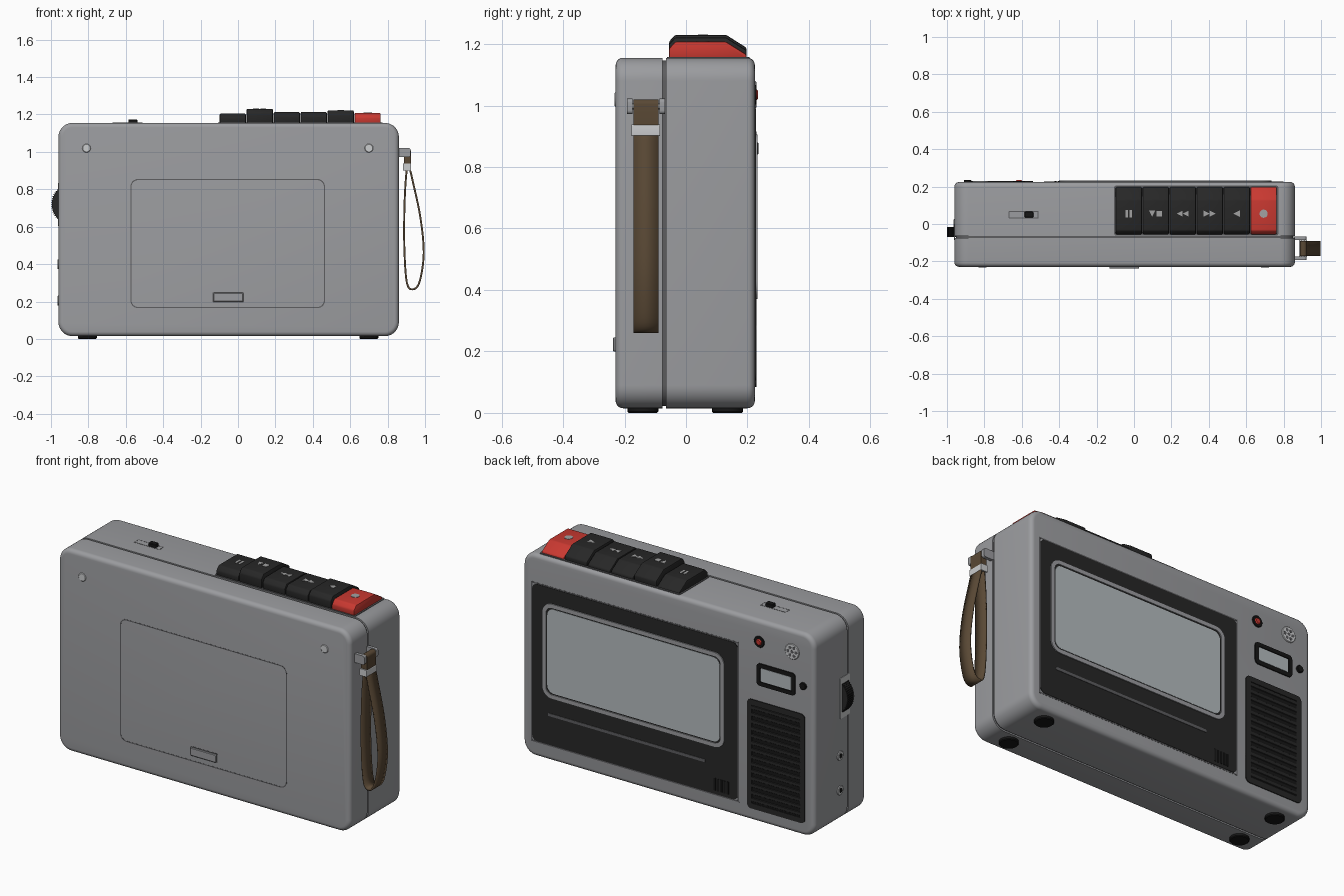
import bpy, bmesh, math
from mathutils import Vector

if "Cube" in bpy.data.objects:
    bpy.data.objects.remove(bpy.data.objects["Cube"])


def material(name, *rgb):
    m = bpy.data.materials.new(name)
    m.use_nodes = True
    m.diffuse_color = (*rgb, 1)
    b = next(n for n in m.node_tree.nodes if n.type == 'BSDF_PRINCIPLED')
    b.inputs["Base Color"].default_value = (*rgb, 1)
    b.inputs["Roughness"].default_value = 0.5
    return m


GREY = material("body_grey", .33, .335, .35)
GROOVE = material("groove_grey", .11, .11, .115)
DARK = material("charcoal", .02, .02, .02)
BLACK = material("black", .008, .008, .008)
RED = material("red", .58, .04, .03)
GLASS = material("window_glass", .46, .5, .52)
SILVER = material("silver", .6, .61, .62)
BROWN = material("strap_brown", .1, .065, .035)

# local (u, v, depth) to world, for parts facing along each axis
AXES = {'x': lambda u, v, d: (d, u, v),
        'y': lambda u, v, d: (u, d, v),
        'z': lambda u, v, d: (u, v, d)}


def finish(name, bm, mat):
    bmesh.ops.recalc_face_normals(bm, faces=bm.faces[:])
    me = bpy.data.meshes.new(name)
    bm.to_mesh(me)
    bm.free()
    me.materials.append(mat)
    for p in me.polygons:
        p.use_smooth = True
    me.set_sharp_from_angle(angle=math.radians(32))
    ob = bpy.data.objects.new(name, me)
    bpy.context.scene.collection.objects.link(ob)
    return ob


def loft(name, axis, u0, u1, v0, v1, r, sections, mat, ring=False, n=6):
    """Rounded rectangle swept through (depth, inset) sections; a ring has a hole."""
    bm = bmesh.new()
    loops = []
    for d, i in sections:
        q = max(r - i, .001)
        loop = []
        for k, (cu, cv) in enumerate([(u1 - i - q, v1 - i - q), (u0 + i + q, v1 - i - q),
                                      (u0 + i + q, v0 + i + q), (u1 - i - q, v0 + i + q)]):
            for s in range(n + 1):
                a = (k + s / n) * math.pi / 2
                loop.append(bm.verts.new(AXES[axis](cu + q * math.cos(a), cv + q * math.sin(a), d)))
        loops.append(loop)
    pairs = list(zip(loops, loops[1:])) + ([(loops[-1], loops[0])] if ring else [])
    for a, b in pairs:
        for j in range(len(a)):
            k = (j + 1) % len(a)
            bm.faces.new((a[j], a[k], b[k], b[j]))
    if not ring:
        bm.faces.new(loops[0])
        bm.faces.new(loops[-1])
    bmesh.ops.remove_doubles(bm, verts=bm.verts[:], dist=.00001)
    return finish(name, bm, mat)


def plate(name, axis, u0, u1, v0, v1, r, d0, d1, mat, edge=0):
    s = math.copysign(edge, d1 - d0)
    sec = [(d0, 0), (d1 - s, 0), (d1, edge)] if edge else [(d0, 0), (d1, 0)]
    return loft(name, axis, u0, u1, v0, v1, r, sec, mat)


def frame(name, axis, u0, u1, v0, v1, r, d0, d1, t, mat):
    return loft(name, axis, u0, u1, v0, v1, r, [(d0, 0), (d1, 0), (d1, t), (d0, t)], mat, True)


def disc(name, axis, u, v, r, d0, d1, mat, edge=0):
    return plate(name, axis, u - r, u + r, v - r, v + r, r, d0, d1, mat, edge)


def prism(name, axis, pts, d0, d1, mat, bevel=0):
    bm = bmesh.new()
    a, b = ([bm.verts.new(AXES[axis](u, v, d)) for u, v in pts] for d in (d0, d1))
    bm.faces.new(a)
    bm.faces.new(b)
    for i in range(len(pts)):
        k = (i + 1) % len(pts)
        bm.faces.new((a[i], a[k], b[k], b[i]))
    if bevel:
        bmesh.ops.bevel(bm, geom=bm.edges[:], offset=bevel, segments=2, profile=.5, affect='EDGES')
    return finish(name, bm, mat)


# case: two shells with rounded outer edges around a slightly smaller core
BACK, FRONT, TOP, SIDE = .224, -.229, 1.155, -.96
BODY = (SIDE, .86, .015, TOP)


def shell(name, seam, end):
    s = math.copysign(.024, end - seam)
    rim = [(end - s * (1 - math.sin(t)), .024 * (1 - math.cos(t)))
           for t in (k * math.pi / 10 for k in range(6))]
    loft(name, 'y', *BODY, .075, [(seam, 0)] + rim, GREY, n=10)


shell("front_shell", -.076, FRONT)
shell("back_shell", -.065, BACK)
plate("seam_core", 'y', -.952, .852, .023, 1.147, .068, -.1, 0, GROOVE)

# battery door, its latch and two screws on the front
frame("door_groove", 'y', -.575, .465, .165, .855, .04, FRONT + .004, FRONT - .0008, .006, GROOVE)
plate("door_latch", 'y', -.132, .028, .2, .245, .006, FRONT + .005, -.238, GREY, .003)
frame("latch_edge", 'y', -.137, .033, .195, .25, .008, FRONT + .004, FRONT - .001, .005, GROOVE)
for x in (-.81, .7):
    disc("screw", 'y', x, 1.02, .023, FRONT + .004, FRONT - .004, SILVER, .003)

# cassette door on the back
frame("door_edge", 'y', .808, -.488, .997, .097, -.03, BACK - .003, BACK + .001, -.008, GROOVE)
plate("cassette_panel", 'y', -.48, .8, .105, .99, .03, BACK - .005, BACK + .003, DARK)
frame("window_frame", 'y', -.4, .735, .37, .905, .06, BACK, .233, .024, GREY)
plate("window", 'y', -.37, .705, .4, .875, .04, BACK, .2285, GLASS)
plate("trim_strip", 'y', -.28, .7, .268, .284, .004, BACK, .2295, GROOVE)
for i in range(5):
    x = -.34 - i * .02
    plate("door_grip", 'y', x - .006, x + .006, .125, .195, .002, BACK, .23, BLACK)

# speaker grille
plate("speaker_base", 'y', -.9, -.54, .085, .7, .025, BACK - .004, BACK + .002, BLACK)
frame("speaker_frame", 'y', -.9, -.54, .085, .7, .025, BACK, BACK + .005, .03, DARK)
for i in range(14):
    z = .135 + i * .04
    prism("speaker_rib", 'x', [(BACK, z - .012), (BACK + .005, z - .008), (BACK + .005, z + .008),
                               (BACK, z + .012)], -.87, -.57, DARK)

# meter, lamp, microphone and small knob
plate("meter_base", 'y', -.84, -.6, .79, .915, .02, BACK - .002, BACK + .002, DARK)
frame("meter_frame", 'y', -.84, -.6, .79, .915, .02, BACK, BACK + .006, .022, BLACK)
plate("meter_window", 'y', -.815, -.625, .815, .89, .006, BACK, BACK + .004, GLASS)
disc("lamp_ring", 'y', -.615, 1.035, .032, BACK - .002, .23, BLACK, .003)
disc("lamp", 'y', -.615, 1.035, .018, BACK, .235, RED, .005)
disc("small_knob", 'y', -.89, .86, .02, BACK - .002, .236, BLACK, .003)
disc("microphone", 'y', -.82, 1.035, .044, BACK - .002, .229, SILVER, .003)
for i in range(7):
    a, r = i * math.pi / 3, .025 if i < 6 else 0
    disc("microphone_hole", 'y', -.82 + r * math.cos(a), 1.035 + r * math.sin(a), .009,
         BACK, .2295, GROOVE)

# piano keys with their symbols
plate("key_bed", 'z', -.106, .772, -.062, .206, .012, TOP - .01, TOP + .003, GROOVE)
PITCH, CY = .1442, .055
heights = (1.205, 1.23, 1.213, 1.213, 1.222, 1.208)


def box_sign(x, z, w, h):
    prism("key_symbol", 'z', [(x - w, CY - h), (x + w, CY - h), (x + w, CY + h), (x - w, CY + h)],
          z - .002, z + .0015, GROOVE_LIGHT)


def arrow(x, z, direction, s=.016):
    d = Vector(direction)
    side = Vector((-d.y, d.x))
    c = Vector((x, CY))
    prism("key_symbol", 'z', [tuple(c + d * s), tuple(c - d * s + side * s),
                              tuple(c - d * s - side * s)], z - .002, z + .0015, GROOVE_LIGHT)


GROOVE_LIGHT = material("symbol_grey", .36, .36, .36)
LEFT, RIGHT, DOWN = (-1, 0), (1, 0), (0, -1)
for i, h in enumerate(heights):
    x0 = -.1 + i * PITCH
    c = x0 + PITCH / 2
    profile = [(-.055, TOP - .005), (-.055, h - .022), (-.035, h), (.13, h),
               (.197, h - .042), (.197, TOP - .005)]
    prism("record_key" if i == 5 else "key", 'x', profile, x0 + .002, x0 + PITCH - .002,
          RED if i == 5 else DARK, .006)
    if i == 0:
        for s in (-.011, .011):
            box_sign(c + s, h, .006, .02)
    elif i == 1:
        arrow(c - .019, h, DOWN)
        box_sign(c + .019, h, .014, .014)
    elif i in (2, 3):
        for s in (-.016, .016):
            arrow(c + s, h, LEFT if i == 2 else RIGHT)
    elif i == 4:
        arrow(c, h, LEFT, .018)
    else:
        disc("key_symbol", 'z', c, CY, .022, h - .002, h + .002, GROOVE_LIGHT)

# slide switch on top
frame("switch_slot", 'z', -.67, -.51, .03, .07, .004, TOP - .003, TOP + .001, .005, GROOVE)
plate("switch_floor", 'z', -.666, -.514, .034, .066, .002, TOP - .003, TOP + .0005, GREY)
plate("switch_knob", 'z', -.585, -.538, .034, .066, .006, TOP - .002, 1.174, BLACK, .003)

# volume wheel with ridges, and two sockets, on the right side
plate("wheel_slot", 'x', -.085, 0, .605, .835, .006, SIDE + .003, SIDE - .002, SILVER)
disc("volume_wheel", 'y', -.89, .72, .106, -.07, -.016, DARK, 0)
for i in range(-9, 10):
    a = math.pi + i * .1
    c, s = math.cos(a), math.sin(a)
    prism("wheel_ridge", 'y', [(-.89 + r * c - t * s, .72 + r * s + t * c)
                               for r, t in ((.1, -.003), (.11, -.002), (.11, .002), (.1, .003))],
          -.07, -.016, BLACK)
for z in (.4, .205):
    disc("socket_ring", 'x', 0, z, .026, SIDE + .003, SIDE - .005, SILVER, .002)
    disc("socket_hole", 'x', 0, z, .013, SIDE, SIDE - .006, BLACK)

# feet
for x in (-.805, .7):
    for y in (-.14, .135):
        disc("foot", 'z', x, y, .05, .02, 0, BLACK, .004)

# strap lug, clasp and wrist strap
for y in (-.183, -.077):
    plate("lug_post", 'y', .855, .922, .972, 1.022, .012, y - .009, y + .009, GREY)
disc("lug_pin", 'y', .902, .997, .01, -.185, -.075, SILVER)
plate("strap_wrap", 'y', .887, .924, .9, 1.02, .016, -.17, -.09, BROWN)
plate("strap_clasp", 'y', .881, .926, .9, .938, .005, -.177, -.085, SILVER)

path = [Vector(p) for p in ((.903, .91), (.891, .74), (.889, .5), (.903, .3), (.938, .266),
                            (.972, .31), (.993, .46), (.975, .65), (.935, .84), (.917, .91))]
bm = bmesh.new()
rows = []
count = len(path)
for i in range(count):
    p0, p1, p2, p3 = (path[(i + k) % count] for k in (-1, 0, 1, 2))
    for t in (k / 6 for k in range(6)):
        q = .5 * (2 * p1 + (p2 - p0) * t + (2 * p0 - 5 * p1 + 4 * p2 - p3) * t * t
                  + (3 * p1 - p0 - 3 * p2 + p3) * t ** 3)
        rows.append([bm.verts.new((q.x, y, q.y)) for y in (-.17, -.09)])
for a, b in zip(rows, rows[1:] + rows[:1]):
    bm.faces.new((a[0], a[1], b[1], b[0]))
strap = finish("wrist_strap", bm, BROWN)
solid = strap.modifiers.new("thickness", 'SOLIDIFY')
solid.thickness = .01
solid.offset = 0
